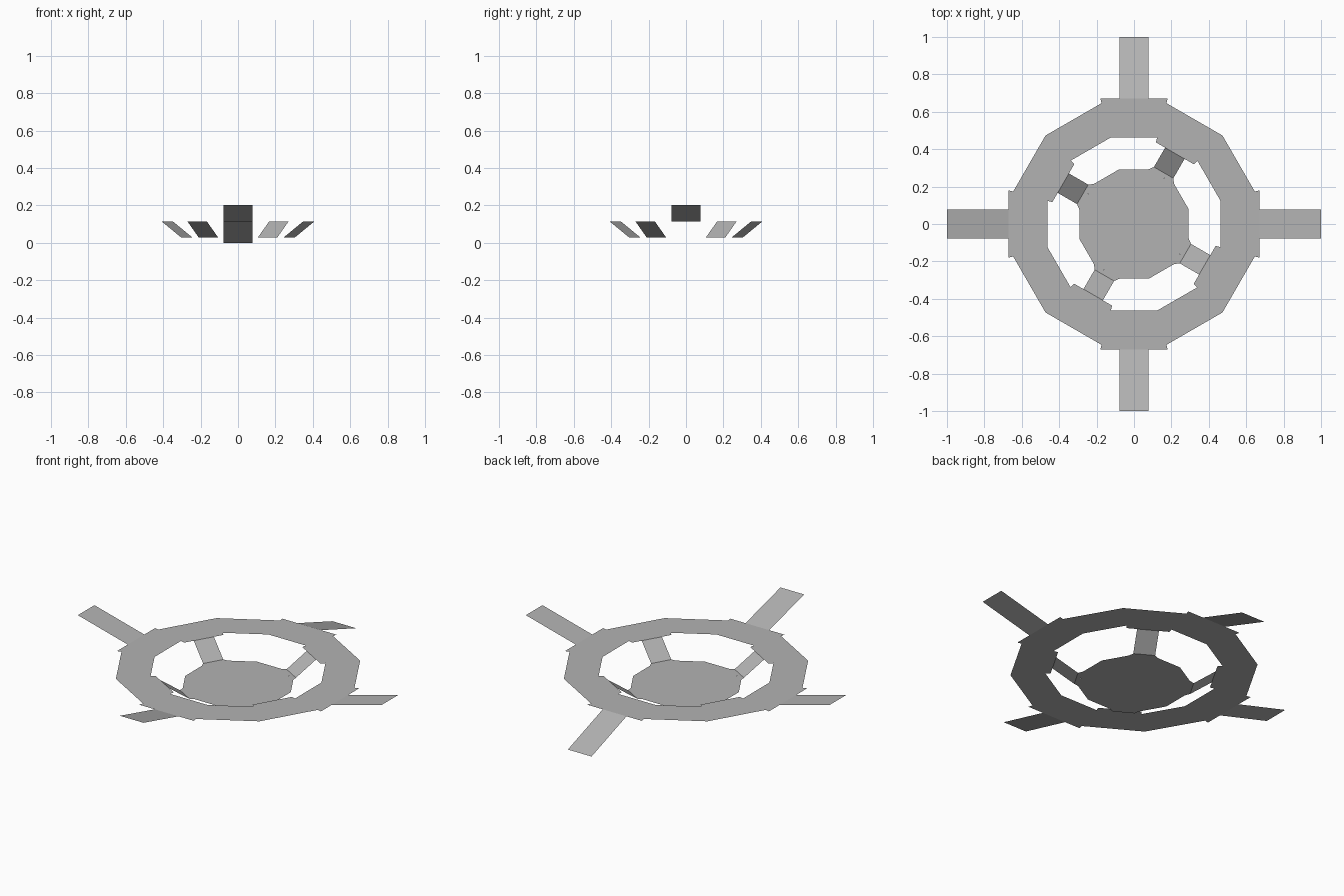
import bpy, bmesh
from math import cos, sin, radians
from mathutils import Matrix

if "Cube" in bpy.data.objects:
    bpy.data.objects.remove(bpy.data.objects["Cube"])

RING_Z, PLATE_Z = 0.114, 0.029

# Mid grey for the whole model
grey = bpy.data.materials.new("mid_grey")
grey.diffuse_color = (0.45, 0.45, 0.45, 1)
grey.use_nodes = True
grey.node_tree.nodes["Principled BSDF"].inputs["Base Color"].default_value = grey.diffuse_color


def polar(r, deg, z):
    a = radians(deg)
    return (r * cos(a), r * sin(a), z)


def sheet(name, polys):
    """Thin single-layer mesh from polygons, all facing up."""
    bm = bmesh.new()
    for p in polys:
        bm.faces.new([bm.verts.new(c) for c in p])
    bmesh.ops.remove_doubles(bm, verts=bm.verts, dist=0.0005)
    for f in bm.faces:
        f.normal_update()
        if f.normal.z < 0:
            f.normal_flip()
    me = bpy.data.meshes.new(name)
    bm.to_mesh(me)
    bm.free()
    me.materials.append(grey)
    ob = bpy.data.objects.new(name, me)
    bpy.context.collection.objects.link(ob)
    return ob


def sector(k, ri, ro, z):
    """One twelfth of a flat ring."""
    a, b = 30 * k - 15, 30 * k + 15
    return [polar(ri, a, z), polar(ro, a, z), polar(ro, b, z), polar(ri, b, z)]


def strip(name, deg, r0, w0, z0, r1, w1, z1):
    """Flat tapered strip running outward along an angle."""
    ob = sheet(name, [[(r0, -w0, z0), (r1, -w1, z1), (r1, w1, z1), (r0, w0, z0)]])
    ob.data.transform(Matrix.Rotation(radians(deg), 4, 'Z'))
    return ob


# Twelve-sided ring: outer tabs carry the arms, inner tabs carry the struts
sheet("outer_ring", [sector(k, 0.452 if k % 3 == 2 else 0.479,
                            0.695 if k % 3 == 0 else 0.669, RING_Z) for k in range(12)])

# Twelve-sided centre plate: rim and inner disc
sheet("plate_rim", [sector(k, 0.225, 0.303, PLATE_Z) for k in range(12)])
sheet("plate_disc", [[polar(0.225, 30 * k - 15, PLATE_Z) for k in range(12)]])

# Sloping struts with tapered feet joining plate and ring
for deg in (60, 150, 240, 330):
    strip("strut_foot", deg, 0.2927, 0.0784, PLATE_Z, 0.317, 0.06, PLATE_Z)
    strip("strut", deg, 0.317, 0.06, PLATE_Z, 0.4366, 0.06, RING_Z)

# Four arms: three tilt up, the back one slopes down to the ground
for name, deg, z in (("right_arm", 0, 0.201), ("back_arm", 90, 0.0),
                     ("left_arm", 180, 0.201), ("front_arm", 270, 0.201)):
    strip(name, deg, 0.6713, 0.078, RING_Z, 1.0, 0.078, z)
